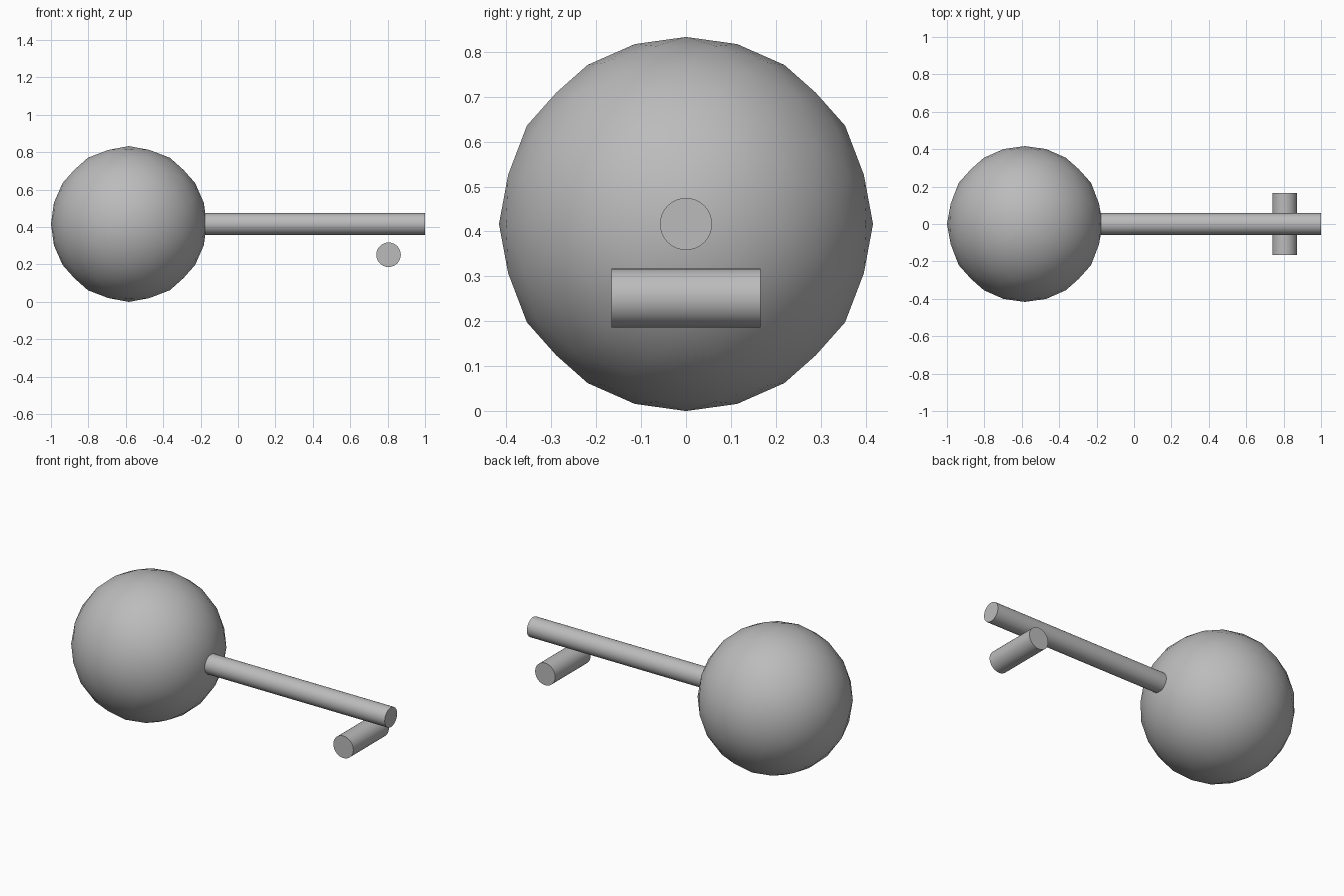
import bpy, bmesh, math
from mathutils import Vector

default = bpy.data.objects.get("Cube")
if default:
    bpy.data.objects.remove(default, do_unlink=True)

# Single grey material
grey = bpy.data.materials.new("plain_grey")
grey.use_nodes = True
COLOR = (0.5, 0.5, 0.5, 1)
grey.diffuse_color = COLOR
grey.node_tree.nodes["Principled BSDF"].inputs["Base Color"].default_value = COLOR

RADIUS = 0.4165
CENTER = Vector((RADIUS - 1, 0, RADIUS))


def finish(obj, name, angle):
    obj.name = name
    obj.data.materials.append(grey)
    bpy.ops.object.select_all(action="DESELECT")
    obj.select_set(True)
    bpy.context.view_layer.objects.active = obj
    bpy.ops.object.shade_smooth_by_angle(angle=math.radians(angle))


def rod(name, start, end, radius):
    """Capped cylinder between two points."""
    start, end = Vector(start), Vector(end)
    axis = end - start
    bpy.ops.mesh.primitive_cylinder_add(
        vertices=32, radius=radius, depth=axis.length, location=(start + end) / 2,
        rotation=axis.to_track_quat("Z", "Y").to_euler())
    finish(bpy.context.object, name, 30)


# Ball: axis-aligned icosahedron, subdivided twice and rounded
bm = bmesh.new()
phi = (1 + math.sqrt(5)) / 2
for a in (-1, 1):
    for b in (-phi, phi):
        for corner in ((0, a, b), (a, b, 0), (b, 0, a)):
            bm.verts.new(corner)
bmesh.ops.convex_hull(bm, input=bm.verts[:])
for level in range(2):
    bmesh.ops.subdivide_edges(bm, edges=bm.edges[:], cuts=1, use_grid_fill=True)
    for v in bm.verts:
        v.co = v.co.normalized() * RADIUS
bmesh.ops.recalc_face_normals(bm, faces=bm.faces[:])
mesh = bpy.data.meshes.new("ball")
bm.to_mesh(mesh)
bm.free()
ball = bpy.data.objects.new("ball", mesh)
ball.location = CENTER
bpy.context.collection.objects.link(ball)
finish(ball, "ball", 40)

# Long shaft running out of the ball, and the crossbar below its far end
rod("shaft", (-0.25, 0, RADIUS), (1, 0, RADIUS), 0.058)
rod("crossbar", (0.805, -0.166, 0.252), (0.805, 0.166, 0.252), 0.0655)
